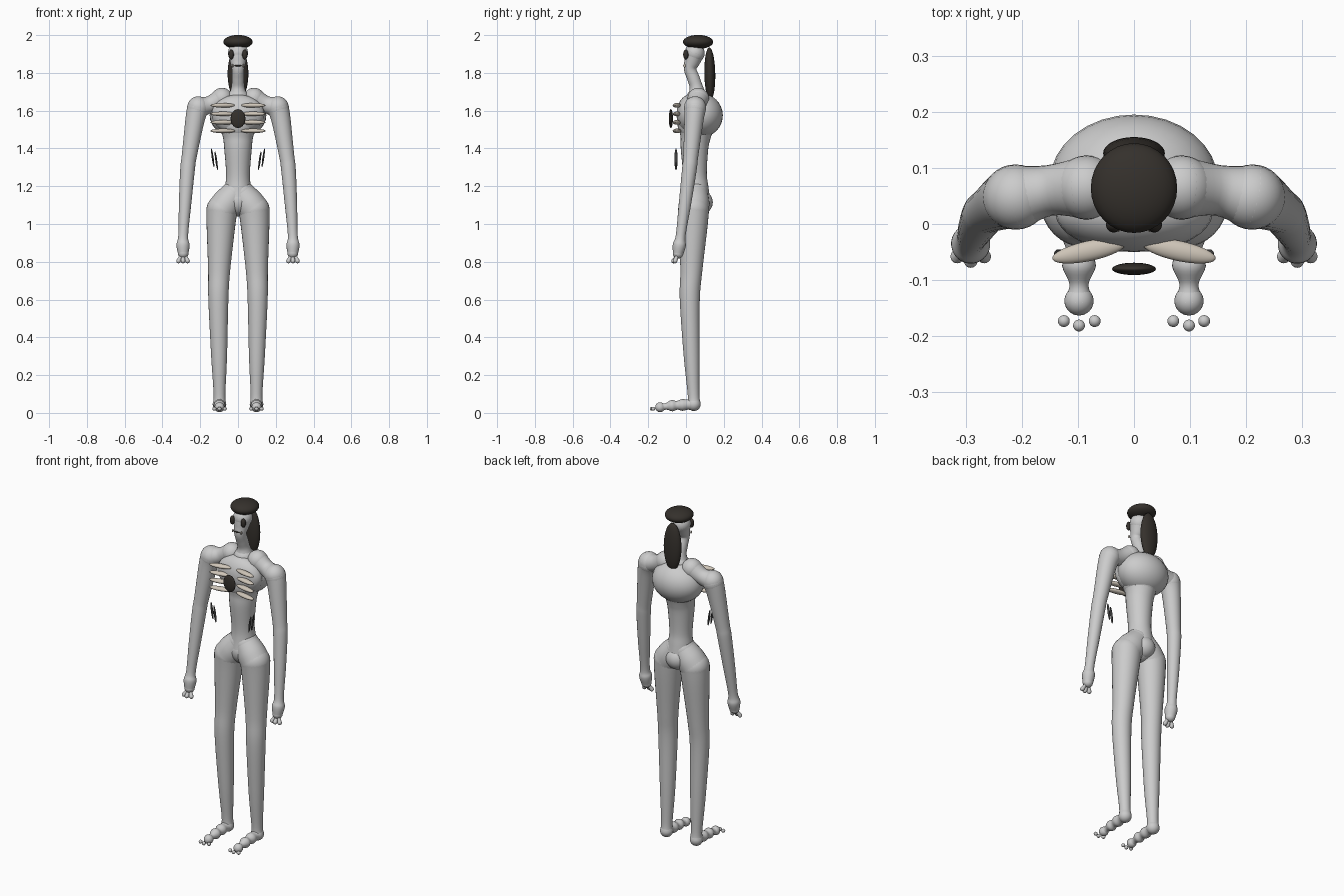
import bpy, bmesh, math
from mathutils import Vector, Matrix


def material(name, rgb):
    m = bpy.data.materials.new(name)
    m.diffuse_color = (*rgb, 1)
    return m


DARK = material("charcoal", (0.035, 0.03, 0.025))
BONE = material("bone", (0.62, 0.56, 0.48))
HURT = material("slit", (0.06, 0.06, 0.06))


def finish(name, bm, mat=None):
    me = bpy.data.meshes.new(name)
    bm.to_mesh(me)
    bm.free()
    for p in me.polygons:
        p.use_smooth = True
    ob = bpy.data.objects.new(name, me)
    bpy.context.collection.objects.link(ob)
    if mat:
        me.materials.append(mat)
    return ob


def ball(bm, c, r):
    r = r if isinstance(r, tuple) else (r, r, r)
    bmesh.ops.create_uvsphere(bm, u_segments=32, v_segments=16, radius=1,
                              matrix=Matrix.Translation(c) @ Matrix.Diagonal((*r, 1)))


def limb(bm, pts, side=1, steps=5, n=28):
    """Smooth tube through points x, y, z, radius, with a ball at each end."""
    p = [Vector((x * side, y, z, r)) for x, y, z, r in pts]
    ext = [p[0]] + p + [p[-1]]
    path = []
    for a, b, c, d in zip(ext, ext[1:], ext[2:], ext[3:]):
        for k in range(steps):
            t = k / steps
            path.append(0.5 * (2 * b + (c - a) * t + (2 * a - 5 * b + 4 * c - d) * t * t
                               + (3 * b - a - 3 * c + d) * t ** 3))
    path.append(p[-1])
    rings, q = [], None
    for i, v in enumerate(path):
        tan = (path[min(i + 1, len(path) - 1)] - path[max(i - 1, 0)]).to_3d().normalized()
        if q is None:
            q = tan.to_track_quat('Z', 'Y')
        else:
            q = (q @ Vector((0, 0, 1))).rotation_difference(tan) @ q
        rings.append([bm.verts.new(v.to_3d() + q @ Vector((
            v.w * math.cos(j * math.tau / n), v.w * math.sin(j * math.tau / n), 0)))
            for j in range(n)])
    for a, b in zip(rings, rings[1:]):
        for j in range(n):
            k = (j + 1) % n
            bm.faces.new((a[j], a[k], b[k], b[j]))
    for v in (p[0], p[-1]):
        ball(bm, v.to_3d(), v.w)


def part(name, *chains, side=1):
    bm = bmesh.new()
    for c in chains:
        limb(bm, c, side)
    return finish(name, bm)


def ellipsoid(name, c, r, mat=None, rot=(0, 0, 0)):
    bm = bmesh.new()
    ball(bm, (0, 0, 0), r)
    ob = finish(name, bm, mat)
    ob.location = c
    ob.rotation_euler = [math.radians(a) for a in rot]
    return ob


# Head, neck and torso
part("head_and_neck", [(0, 0.046, 1.905, 0.053), (0, 0.032, 1.86, 0.042),
                       (0, 0.022, 1.82, 0.033), (0, 0.04, 1.77, 0.033),
                       (0, 0.055, 1.72, 0.036), (0, 0.06, 1.66, 0.06)])
ellipsoid("rib_cage", (0, 0.075, 1.575), (0.15, 0.12, 0.118))
ellipsoid("breast", (0, 0.02, 1.58), (0.14, 0.07, 0.105))
part("waist", [(0, 0.055, 1.53, 0.1), (0, 0.05, 1.46, 0.08), (0, 0.045, 1.40, 0.073),
               (0, 0.047, 1.27, 0.063), (0, 0.05, 1.20, 0.068), (0, 0.05, 1.12, 0.08)])
ellipsoid("seat", (0, 0.078, 1.115), (0.066, 0.064, 0.064))

# Headwear, hair, chest core and mouth
ellipsoid("cap", (0, 0.064, 1.964), (0.077, 0.08, 0.037), DARK)
ellipsoid("hair", (0, 0.126, 1.795), (0.055, 0.029, 0.14), DARK, (1, 0, 0))
ellipsoid("chest_core", (0, -0.08, 1.558), (0.039, 0.011, 0.05), DARK)
ellipsoid("mouth", (0, -0.01, 1.838), (0.02, 0.005, 0.004), DARK)

for s, side in ((-1, "right"), (1, "left")):
    # Collar and shoulder
    part(f"shoulder_{side}", [(0.085, 0.065, 1.664, 0.057), (0.15, 0.06, 1.632, 0.045),
                              (0.21, 0.048, 1.618, 0.058)], side=s)
    # Arm and hand
    part(f"arm_{side}", [(0.212, 0.048, 1.612, 0.058), (0.228, 0.042, 1.55, 0.051),
                         (0.258, 0.025, 1.36, 0.04), (0.267, 0.018, 1.29, 0.039),
                         (0.28, -0.005, 1.11, 0.033), (0.29, -0.028, 0.94, 0.026),
                         (0.291, -0.035, 0.89, 0.035), (0.29, -0.042, 0.845, 0.028)],
         side=s)
    # Hip
    part(f"hip_{side}", [(0.02, 0.048, 1.16, 0.07), (0.055, 0.044, 1.115, 0.08),
                         (0.084, 0.04, 1.075, 0.082)], side=s)
    # Leg
    part(f"leg_{side}", [(0.085, 0.04, 1.075, 0.082), (0.091, 0.038, 0.98, 0.075),
                         (0.1, 0.028, 0.75, 0.058), (0.104, 0.02, 0.6, 0.053),
                         (0.1, 0.03, 0.3, 0.042), (0.098, 0.04, 0.1, 0.031),
                         (0.098, 0.042, 0.05, 0.035)], side=s)
    # Beaded foot
    part(f"foot_{side}", [(0.098, 0.042, 0.046, 0.036), (0.098, 0.01, 0.044, 0.027),
                          (0.098, -0.02, 0.042, 0.031), (0.098, -0.048, 0.04, 0.023),
                          (0.098, -0.075, 0.038, 0.030), (0.098, -0.108, 0.034, 0.017),
                          (0.098, -0.137, 0.030, 0.026)], side=s)
    # Eyes and teeth
    ellipsoid(f"eye_{side}", (0.036 * s, -0.001, 1.897), (0.014, 0.014, 0.026), DARK)
    ellipsoid(f"tooth_{side}", (0.028 * s, -0.008, 1.838), (0.004, 0.006, 0.009), BONE)
    # Ribs
    for i in range(4):
        ellipsoid(f"rib_{side}_{i}", (0.08 * s, -0.048, 1.628 - 0.045 * i),
                  (0.067, 0.018, 0.012), BONE, (0, 0, -12 * s))
    # Side slits
    for i, (x, z) in enumerate(((0.134, 1.35), (0.115, 1.335))):
        ellipsoid(f"slit_{side}_{i}", (x * s, -0.053, z), (0.005, 0.008, 0.05), HURT,
                  (0, 8 * s, 0))
    # Fingers
    part(f"fingers_{side}", *[[(0.29 + (x - 0.29) * 0.5, -0.048, 0.83, 0.008),
                               (x, y, 0.804, 0.012)]
                              for x, y in ((0.267, -0.058), (0.291, -0.066), (0.315, -0.058))],
         side=s)
    # Toes
    for i, (x, y) in enumerate(((0.07, -0.173), (0.098, -0.181), (0.125, -0.173))):
        ellipsoid(f"toe_{side}_{i}", (x * s, y, 0.022), (0.0105, 0.0105, 0.0105))
